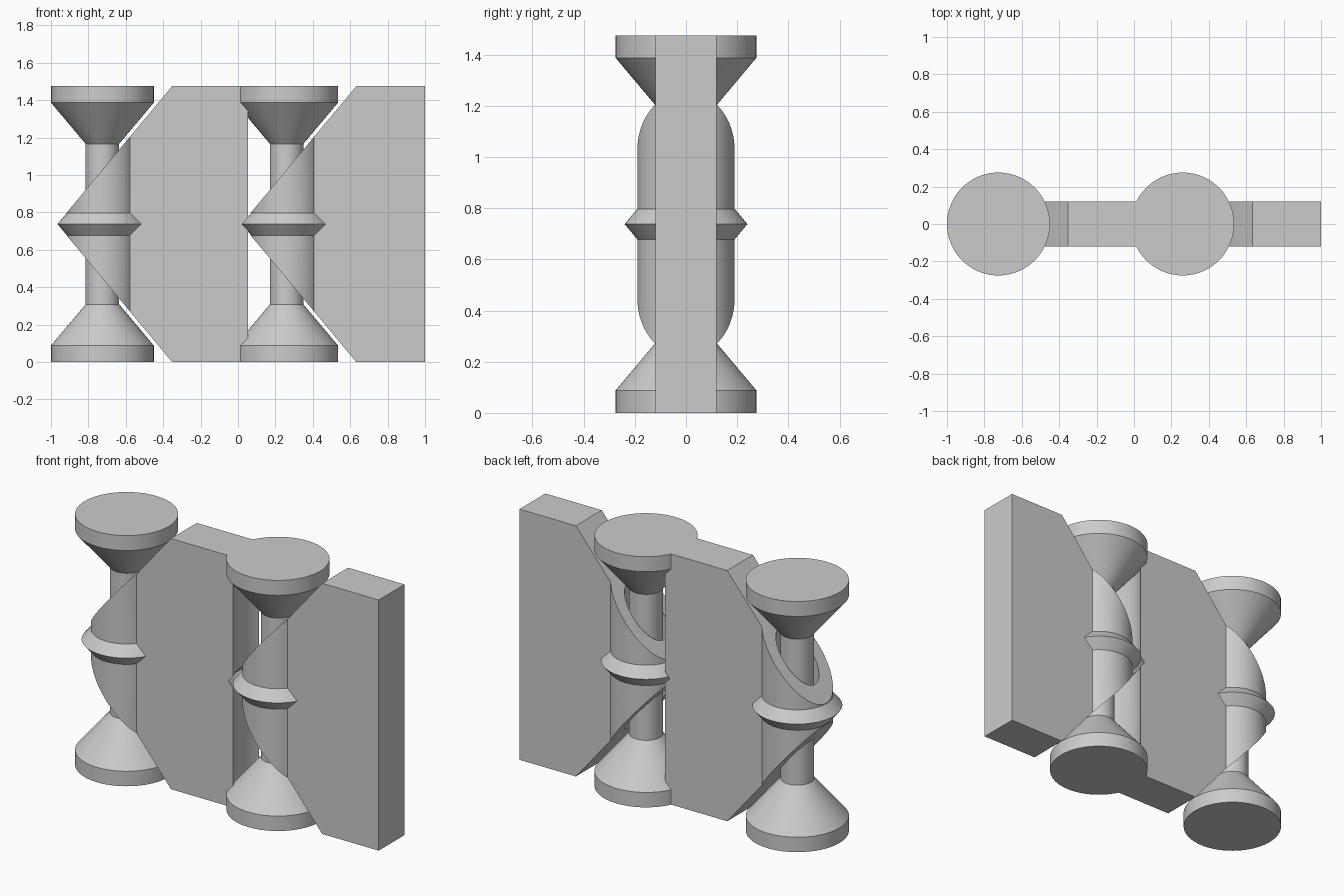
import bpy, bmesh
from math import pi, radians

cube = bpy.data.objects.get("Cube")
if cube:
    bpy.data.objects.remove(cube, do_unlink=True)

HEIGHT = 1.475
MID = HEIGHT / 2
AXES = (-0.725, 0.26)      # hinge centres along x
HALF_DEPTH = 0.12          # half thickness of the plates
SLOPE = 1.2                # rise of every cone and slanted cut
EXTRA = 0.1                # overshoot trimmed off by the outline

grey = bpy.data.materials.new("light grey")
grey.use_nodes = True
grey.diffuse_color = (0.6, 0.6, 0.6, 1)
grey.node_tree.nodes["Principled BSDF"].inputs["Base Color"].default_value = (0.6, 0.6, 0.6, 1)


def finish(name, bm):
    bmesh.ops.recalc_face_normals(bm, faces=bm.faces)
    mesh = bpy.data.meshes.new(name)
    bm.to_mesh(mesh)
    bm.free()
    mesh.materials.append(grey)
    obj = bpy.data.objects.new(name, mesh)
    bpy.context.collection.objects.link(obj)
    return obj


def revolve(name, x, profile):
    """Spin a lower-half (radius, z) profile, mirrored about mid height."""
    full = profile + [(r, HEIGHT - z) for r, z in reversed(profile) if z < MID]
    full = [(0, full[0][1])] + full + [(0, full[-1][1])]
    bm = bmesh.new()
    verts = [bm.verts.new((x + r, 0, z)) for r, z in full]
    edges = [bm.edges.new(pair) for pair in zip(verts, verts[1:])]
    bmesh.ops.spin(bm, geom=verts + edges, cent=(x, 0, 0), axis=(0, 0, 1),
                   angle=2 * pi, steps=72)
    bmesh.ops.remove_doubles(bm, verts=bm.verts, dist=1e-5)
    return finish(name, bm)


def prism(name, outline, half):
    """Extrude an (x, z) outline along y."""
    bm = bmesh.new()
    face = bm.faces.new([bm.verts.new((x, -half, z)) for x, z in outline])
    out = bmesh.ops.extrude_face_region(bm, geom=[face])
    moved = [v for v in out["geom"] if isinstance(v, bmesh.types.BMVert)]
    bmesh.ops.translate(bm, verts=moved, vec=(0, 2 * half, 0))
    return finish(name, bm)


def combine(obj, tool, operation):
    """Apply a boolean and throw the tool away."""
    mod = obj.modifiers.new("combine", 'BOOLEAN')
    mod.object, mod.operation, mod.solver = tool, operation, 'EXACT'
    bpy.context.view_layer.objects.active = obj
    bpy.ops.object.modifier_apply(modifier=mod.name)
    bpy.data.objects.remove(tool, do_unlink=True)


def smooth(obj):
    bpy.ops.object.select_all(action='DESELECT')
    obj.select_set(True)
    bpy.context.view_layer.objects.active = obj
    bpy.ops.object.shade_smooth_by_angle(angle=radians(25))


def ridged(radius, ridge, start):
    """Straight cylinder profile with a V ridge at mid height."""
    return [(radius, start), (radius, MID - ridge * SLOPE), (radius + ridge, MID)]


def pin(name, x, overshoot=0):
    """Discs and cones at both ends of a ridged shaft."""
    ends = [(0.275, -overshoot), (0.275, 0.088)]
    return revolve(name, x, ends + ridged(0.09, 0.05, 0.308))


def link(name, x, end, next_axis=None):
    """Plate with a slanted sleeve, and a fixed pin if another link follows."""
    plate = prism(name, [(x + 0.1, -EXTRA), (end, -EXTRA),
                         (end, HEIGHT + EXTRA), (x + 0.1, HEIGHT + EXTRA)], HALF_DEPTH)
    if next_axis is not None:
        # hollow for the neighbouring sleeve, then the pin it turns on
        hollow = revolve("hollow", next_axis, ridged(0.24, 0.027, 0.125))
        combine(plate, hollow, 'DIFFERENCE')
        combine(plate, pin("fixed_pin", next_axis, EXTRA), 'UNION')
    combine(plate, revolve("sleeve", x, ridged(0.19, 0.05, 0.1)), 'UNION')
    combine(plate, revolve("bore", x, ridged(0.115, 0.05, -EXTRA * 2)), 'DIFFERENCE')
    # arrow-shaped outline trims the sleeve, top and bottom
    tip = x - 0.242
    shoulder = tip + MID / SLOPE
    right = 1.0 if next_axis is None else next_axis + 0.4
    outline = prism("outline", [(tip, MID), (shoulder, 0), (right, 0),
                                (right, HEIGHT), (shoulder, HEIGHT)], 0.5)
    combine(plate, outline, 'INTERSECT')
    smooth(plate)


smooth(pin("loose_pin", AXES[0]))
link("middle_link", AXES[0], AXES[1] - 0.1, AXES[1])
link("end_link", AXES[1], 1.0 + EXTRA)
